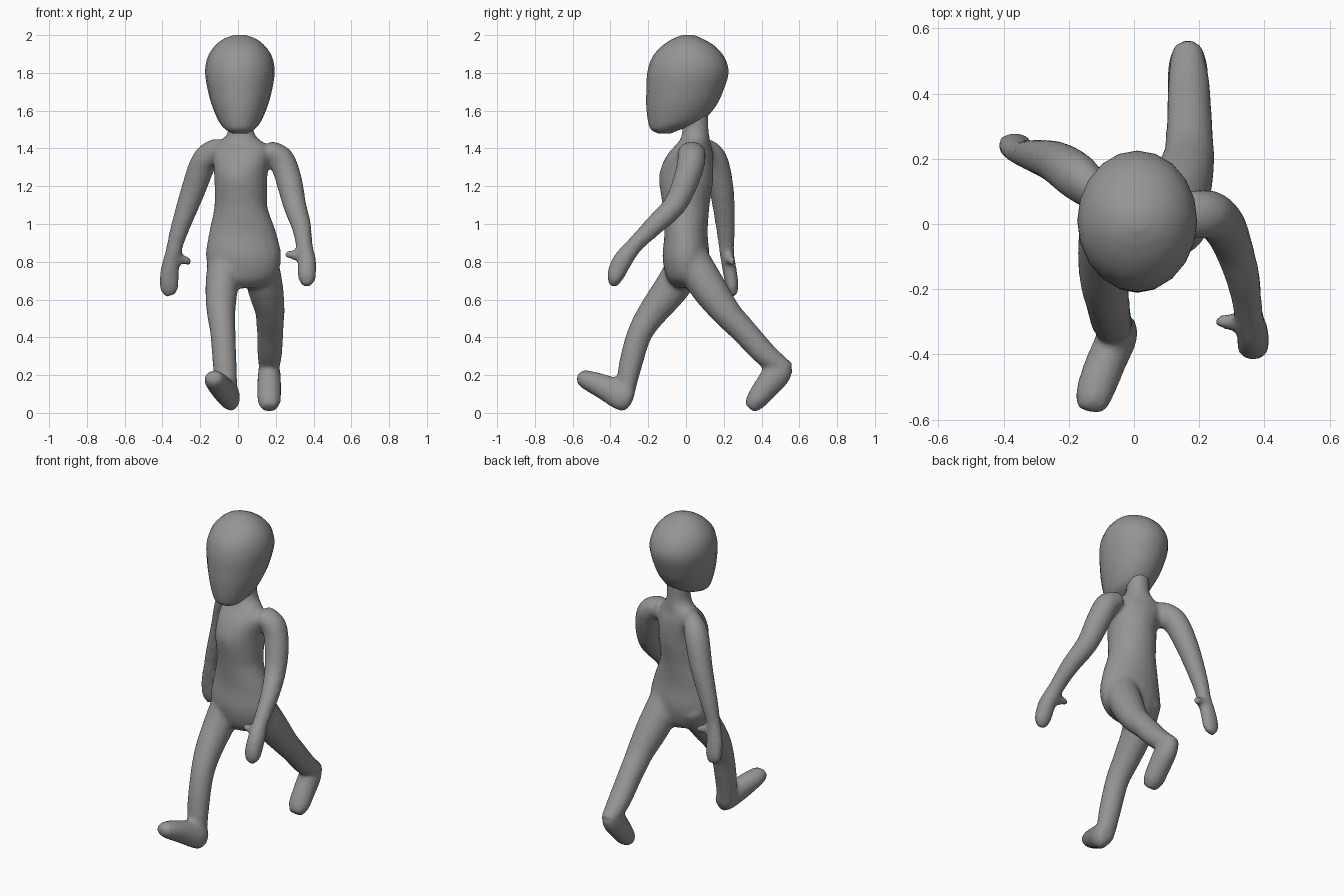
import bpy
import bmesh
import math
from mathutils import Vector, Matrix

default_cube = bpy.data.objects.get("Cube")
if default_cube:
    bpy.data.objects.remove(default_cube, do_unlink=True)

SIDES = 20
STEPS = 4

grey = bpy.data.materials.new("plain grey")
grey.use_nodes = True
colour = (0.3, 0.3, 0.3, 1)
grey.diffuse_color = colour
grey.node_tree.nodes["Principled BSDF"].inputs["Base Color"].default_value = colour


def blend(a, b, c, d, t):
    """Smooth curve through b and c, clamped so that it never overshoots."""
    value = 0.5 * (2 * b + (c - a) * t + (2 * a - 5 * b + 4 * c - d) * t * t
                   + (3 * b - a - 3 * c + d) * t ** 3)
    return min(max(value, min(b, c)), max(b, c))


def refine(rings):
    """Add smooth in-between rings."""
    padded = [rings[0]] + rings + [rings[-1]]
    result = []
    for a, b, c, d in zip(padded, padded[1:], padded[2:], padded[3:]):
        for step in range(STEPS):
            result.append([blend(*v, step / STEPS) for v in zip(a, b, c, d)])
    result.append(list(rings[-1]))
    return result


def loft(bm, rings, upright=False, twist=None):
    """Closed tube through rings of (x, y, z, half width, half depth)."""
    rings = refine(rings)
    centres = [Vector(ring[:3]) for ring in rings]
    last = len(rings) - 1
    loops = []
    for i, ring in enumerate(rings):
        along = centres[min(i + 1, last)] - centres[max(i - 1, 0)]
        along = Vector((0, 0, 1)) if upright else along.normalized()
        wide = Vector((1, 0, 0))
        wide = (wide - along * wide.dot(along)).normalized()
        if twist:
            wide = Matrix.Rotation(twist(ring[2]), 3, along) @ wide
        deep = along.cross(wide)
        loop = []
        for k in range(SIDES):
            angle = math.tau * k / SIDES
            loop.append(bm.verts.new(centres[i] + wide * ring[3] * math.cos(angle)
                                     + deep * ring[4] * math.sin(angle)))
        loops.append(loop)
    faces = [bm.faces.new(loops[0][::-1]), bm.faces.new(loops[-1])]
    for low, high in zip(loops, loops[1:]):
        for k in range(SIDES):
            n = (k + 1) % SIDES
            faces.append(bm.faces.new((low[k], low[n], high[n], high[k])))
    bmesh.ops.recalc_face_normals(bm, faces=faces)


def finish(bm, name):
    mesh = bpy.data.meshes.new(name)
    bm.to_mesh(mesh)
    bm.free()
    mesh.materials.append(grey)
    mesh.shade_smooth()
    part = bpy.data.objects.new(name, mesh)
    bpy.context.collection.objects.link(part)
    return part


# Torso and neck, with the shoulders turned against the stride
torso = [
    (.035, 0, .66, .06, .05), (.035, 0, .71, .16, .10), (.03, 0, .82, .2, .125),
    (.025, 0, .95, .18, .115), (.015, 0, 1.1, .14, .125), (.015, 0, 1.25, .14, .145),
    (.015, .02, 1.36, .155, .12), (.015, .04, 1.42, .14, .085),
    (.015, .05, 1.46, .085, .075), (.015, .05, 1.51, .065, .07), (.015, .05, 1.6, .065, .07),
]

# Arms: right one swings back, left one swings forward
right_arm = [
    (-.04, .06, 1.38, .05, .06), (-.12, .1, 1.38, .06, .075), (-.18, .15, 1.33, .07, .075),
    (-.24, .19, 1.17, .065, .065), (-.31, .21, .97, .05, .05), (-.34, .215, .86, .043, .04),
    (-.36, .23, .76, .05, .038), (-.365, .245, .67, .053, .035), (-.355, .25, .62, .03, .02),
]
left_arm = [
    (.07, .03, 1.38, .05, .06), (.16, .03, 1.38, .06, .075), (.23, .03, 1.34, .07, .075),
    (.27, 0, 1.23, .07, .07), (.3, -.06, 1.1, .062, .062), (.335, -.17, .99, .053, .053),
    (.35, -.27, .89, .045, .045), (.365, -.34, .8, .05, .053),
    (.365, -.375, .72, .05, .045), (.36, -.385, .67, .025, .02),
]
right_thumb = [(-.34, .22, .82, .03, .03), (-.29, .235, .81, .025, .025), (-.25, .25, .8, .02, .02)]
left_thumb = [(.34, -.3, .83, .03, .03), (.29, -.3, .835, .025, .025), (.25, -.3, .845, .02, .02)]

# Legs: right one steps forward on its heel, left one pushes off its toes
right_leg = [
    (-.06, .02, .82, .1, .1), (-.085, -.07, .67, .088, .095), (-.09, -.17, .54, .077, .08),
    (-.08, -.245, .42, .067, .067), (-.07, -.295, .25, .064, .062),
    (-.06, -.315, .13, .058, .05), (-.05, -.315, .05, .045, .03),
]
right_foot = [
    (-.03, -.29, .06, .03, .05), (-.04, -.33, .08, .055, .075), (-.08, -.41, .125, .062, .07),
    (-.115, -.5, .165, .06, .057), (-.13, -.55, .18, .052, .045), (-.135, -.575, .18, .035, .025),
]
left_leg = [
    (.11, .02, .82, .1, .1), (.145, .12, .66, .095, .095), (.17, .215, .53, .078, .078),
    (.17, .3, .44, .071, .07), (.168, .42, .31, .066, .064),
    (.165, .5, .255, .055, .05), (.165, .555, .235, .04, .03),
]
left_foot = [
    (.165, .53, .26, .045, .05), (.165, .485, .21, .06, .075), (.165, .42, .13, .064, .066),
    (.165, .37, .065, .063, .055), (.165, .335, .025, .04, .035),
]

body_mesh = bmesh.new()
loft(body_mesh, torso, upright=True,
     twist=lambda z: -math.radians(20) * min(max((z - .9) / .4, 0), 1))
for limb in (right_arm, left_arm, right_thumb, left_thumb,
             right_leg, left_leg, right_foot, left_foot):
    loft(body_mesh, limb)
body = finish(body_mesh, "body")

# Fuse the limbs into one skin and soften the joints
fuse = body.modifiers.new("fuse", "REMESH")
fuse.mode = "VOXEL"
fuse.voxel_size = 0.014
fuse.use_smooth_shade = True
soften = body.modifiers.new("soften", "SMOOTH")
soften.factor = 0.5
soften.iterations = 8

# Head: flat face, narrow chin, full back of the skull
skull = [(1.48, -.15, -.08, .04), (1.5, -.185, -.03, .075), (1.54, -.2, .08, .11),
         (1.62, -.21, .155, .145), (1.7, -.21, .195, .168), (1.8, -.205, .225, .184),
         (1.88, -.18, .205, .172), (1.94, -.13, .155, .135), (1.98, -.07, .09, .085),
         (2, -.02, .04, .03)]
head_mesh = bmesh.new()
loft(head_mesh, [(.01, (front + back) / 2, z, half, (back - front) / 2)
                 for z, front, back, half in skull], upright=True)
finish(head_mesh, "head")
